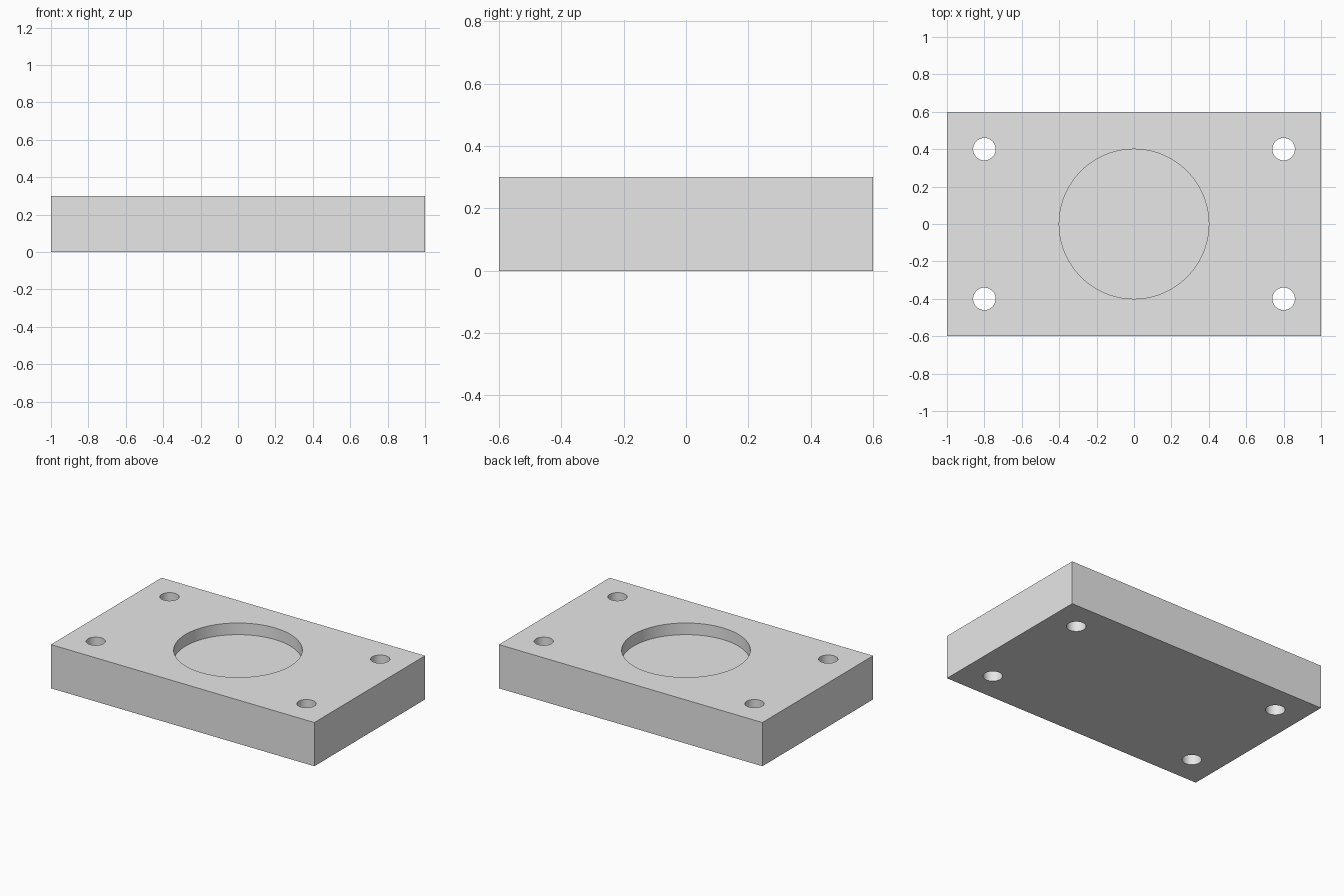
import bpy
import math

if "Cube" in bpy.data.objects:
    bpy.data.objects.remove(bpy.data.objects["Cube"])

PLATE = (2.0, 1.2, 0.3)
POCKET_R, POCKET_DEPTH = 0.4, 0.08
HOLE_R, HOLE_X, HOLE_Y = 0.06, 0.8, 0.4

grey = bpy.data.materials.new("light grey")
grey.diffuse_color = (0.8, 0.8, 0.8, 1.0)
grey.use_nodes = True
grey.node_tree.nodes["Principled BSDF"].inputs["Base Color"].default_value = grey.diffuse_color

# Base plate
bpy.ops.mesh.primitive_cube_add(size=1, location=(0, 0, PLATE[2] / 2))
plate = bpy.context.object
plate.name = "mounting_plate"
plate.scale = PLATE
bpy.ops.object.transform_apply(location=True, rotation=False, scale=True)
plate.data.materials.append(grey)


def cut_cylinder(name, x, y, radius, z0, z1):
    """Cut a vertical round hole out of the plate between two heights."""
    bpy.ops.mesh.primitive_cylinder_add(
        vertices=96, radius=radius, depth=z1 - z0, location=(x, y, (z0 + z1) / 2))
    cutter = bpy.context.object
    cutter.name = name
    cutter.hide_render = True
    cutter.data.materials.append(grey)
    mod = plate.modifiers.new(name, 'BOOLEAN')
    mod.operation = 'DIFFERENCE'
    mod.solver = 'EXACT'
    mod.object = cutter
    bpy.ops.object.select_all(action='DESELECT')
    plate.select_set(True)
    bpy.context.view_layer.objects.active = plate
    bpy.ops.object.modifier_apply(modifier=mod.name)
    bpy.data.objects.remove(cutter, do_unlink=True)


# Shallow round pocket in the top
cut_cylinder("pocket_cutter", 0, 0, POCKET_R, PLATE[2] - POCKET_DEPTH, PLATE[2] + 0.1)

# Four through bolt holes
for sx in (-1, 1):
    for sy in (-1, 1):
        cut_cylinder("bolt_hole_cutter", sx * HOLE_X, sy * HOLE_Y, HOLE_R, -0.1, PLATE[2] + 0.1)

# Smooth round walls, sharp rims
bpy.ops.object.shade_smooth_by_angle(angle=math.radians(30))
